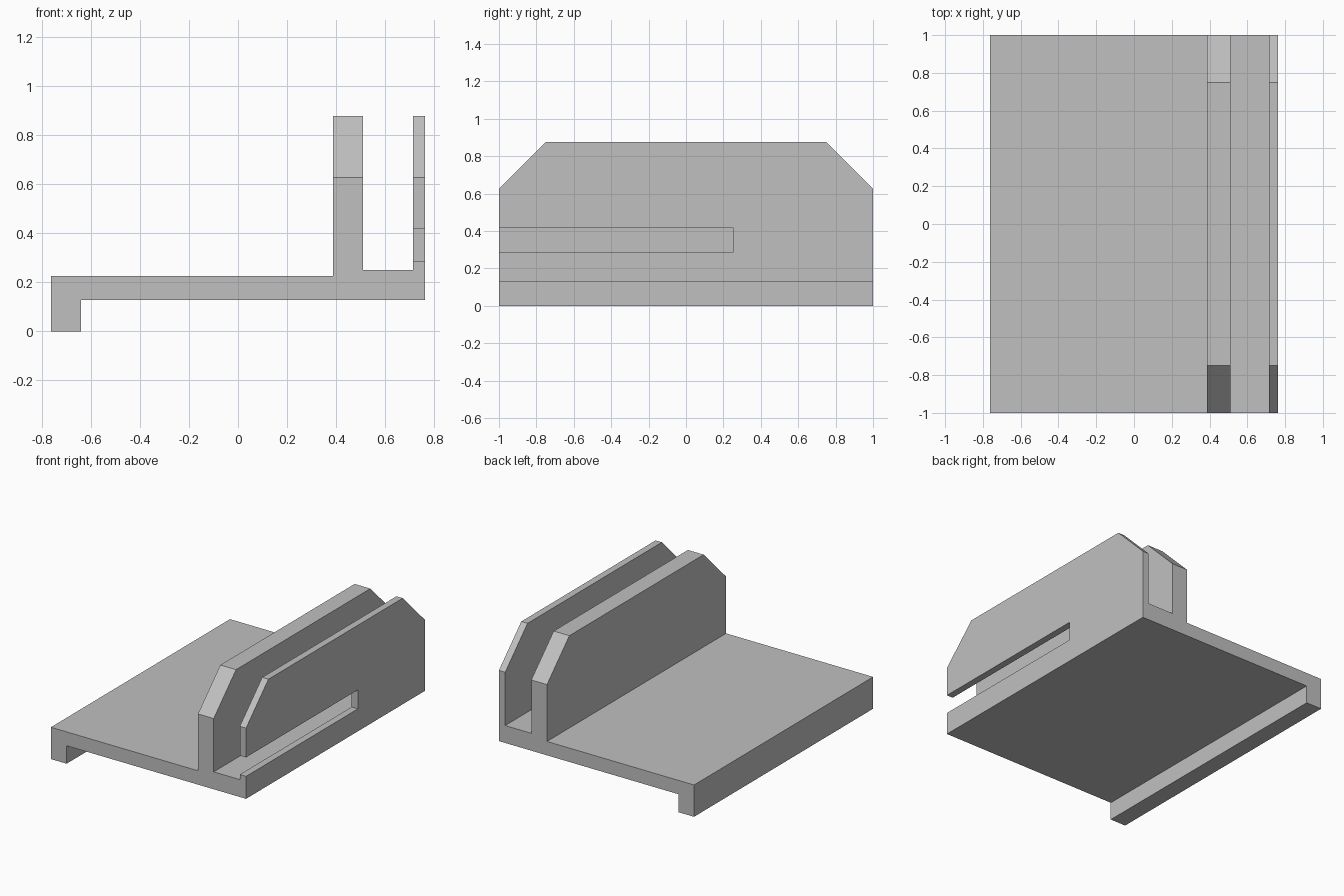
import bpy
import bmesh
from mathutils import Vector

if "Cube" in bpy.data.objects:
    bpy.data.objects.remove(bpy.data.objects["Cube"], do_unlink=True)

grey = bpy.data.materials.new("plain grey")
grey.use_nodes = True
colour = (0.53, 0.53, 0.53, 1)
grey.diffuse_color = colour
grey.node_tree.nodes["Principled BSDF"].inputs["Base Color"].default_value = colour


def prism(name, points, direction):
    """Solid made by pushing a flat outline along a direction."""
    bm = bmesh.new()
    face = bm.faces.new([bm.verts.new(p) for p in points])
    result = bmesh.ops.extrude_face_region(bm, geom=[face])
    moved = [v for v in result["geom"] if isinstance(v, bmesh.types.BMVert)]
    bmesh.ops.translate(bm, verts=moved, vec=Vector(direction))
    bmesh.ops.recalc_face_normals(bm, faces=bm.faces)
    mesh = bpy.data.meshes.new(name)
    bm.to_mesh(mesh)
    bm.free()
    mesh.materials.append(grey)
    obj = bpy.data.objects.new(name, mesh)
    bpy.context.collection.objects.link(obj)
    return obj


def cut(target, cutter):
    """Subtract the cutter and discard it."""
    cutter.hide_render = True
    mod = target.modifiers.new("cut", "BOOLEAN")
    mod.operation = "DIFFERENCE"
    mod.solver = "EXACT"
    mod.object = cutter
    bpy.context.view_layer.objects.active = target
    bpy.ops.object.modifier_apply(modifier=mod.name)
    bpy.data.objects.remove(cutter, do_unlink=True)


# Plate, lip, channel and both walls share one cross-section
left, right = -0.763, 0.763
under, plate_top, floor, wall_top = 0.127, 0.225, 0.25, 0.877
thick_a, thick_b, thin_a, lip = 0.387, 0.51, 0.714, -0.64
section = [
    (left, 0), (lip, 0), (lip, under), (right, under),
    (right, wall_top), (thin_a, wall_top), (thin_a, floor),
    (thick_b, floor), (thick_b, wall_top), (thick_a, wall_top),
    (thick_a, plate_top), (left, plate_top),
]
bracket = prism("channel_bracket", [(x, -1, z) for x, z in section], (0, 2, 0))

# Sloped corners at both ends of the walls
slope, over = 0.25, 0.1
for side in (-1, 1):
    corner = [(1 + over, wall_top - slope - over),
              (1 + over, wall_top + over),
              (1 - slope - over, wall_top + over)]
    cut(bracket, prism("corner_cutter",
                       [(0.3, side * y, z) for y, z in corner], (0.6, 0, 0)))

# Open-ended slot through the thin wall
slot = [(-1.1, 0.286), (0.25, 0.286), (0.25, 0.42), (-1.1, 0.42)]
cut(bracket, prism("slot_cutter", [(0.65, y, z) for y, z in slot], (0.2, 0, 0)))
